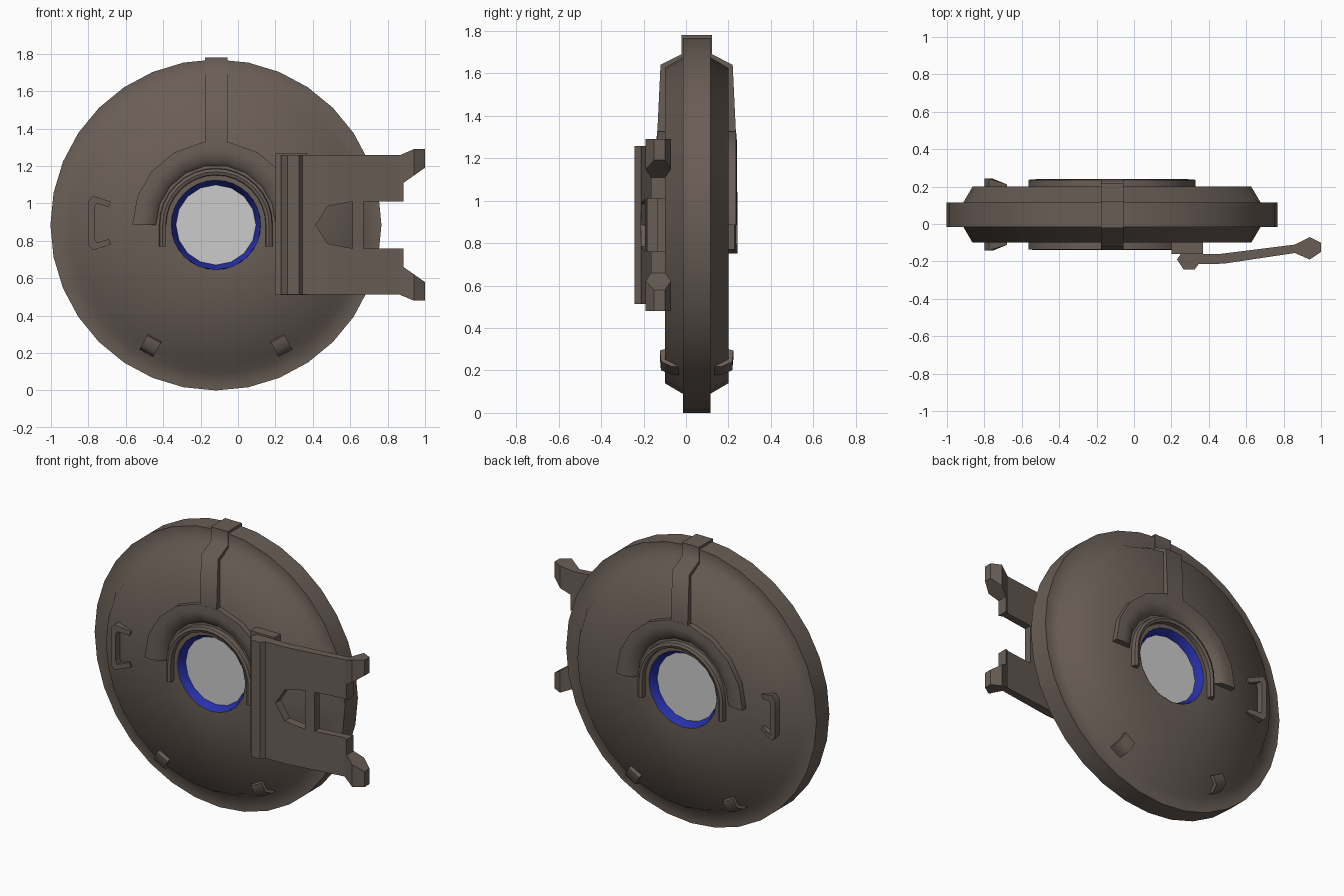
import bpy, bmesh
from math import radians, cos, sin, pi

if "Cube" in bpy.data.objects:
    bpy.data.objects.remove(bpy.data.objects["Cube"])

CX, CZ = -0.118, 0.885      # hatch centre
MID = 0.05                  # plane between front and back


def material(name, rgb):
    m = bpy.data.materials.new(name)
    m.use_nodes = True
    m.diffuse_color = (*rgb, 1)
    m.node_tree.nodes["Principled BSDF"].inputs["Base Color"].default_value = (*rgb, 1)
    return m


BROWN = material("dull brown metal", (0.143, 0.111, 0.093))
BLUE = material("blue trim", (0.02, 0.03, 0.40))
GREY = material("pale grey glass", (0.6, 0.6, 0.6))


def finish(name, bm, mat, smooth):
    """Turn a bmesh into an object; smooth is the sharp-edge angle, 0 means flat."""
    bmesh.ops.recalc_face_normals(bm, faces=bm.faces)
    mesh = bpy.data.meshes.new(name)
    bm.to_mesh(mesh)
    bm.free()
    mesh.materials.append(mat)
    if smooth:
        mesh.shade_smooth()
        mesh.set_sharp_from_angle(angle=radians(smooth))
    obj = bpy.data.objects.new(name, mesh)
    bpy.context.scene.collection.objects.link(obj)
    return obj


def sweep(name, section, stations, mat, closed=False, smooth=30, side=1):
    """Carry a (radius, y) section through (x, z, angle) stations."""
    bm = bmesh.new()
    rings = [[bm.verts.new((x + r * cos(a), MID + side * (y - MID), z + r * sin(a)))
              for r, y in section] for x, z, a in stations]
    n = len(section)
    for i in range(len(rings) if closed else len(rings) - 1):
        p, q = rings[i], rings[(i + 1) % len(rings)]
        for j in range(n):
            k = (j + 1) % n
            bm.faces.new((p[j], p[k], q[k], q[j]))
    if not closed:
        bm.faces.new(rings[0])
        bm.faces.new(rings[-1])
    return finish(name, bm, mat, smooth)


def prism(name, points, axis, lo, hi, mat, side=1, smooth=0):
    """Extrude a flat outline along one axis (0 = x, 1 = y, 2 = z)."""
    bm = bmesh.new()
    ends = []
    for d in (lo, hi):
        ring = []
        for p in points:
            co = list(p)
            co.insert(axis, d)
            co[1] = MID + side * (co[1] - MID)
            ring.append(bm.verts.new(co))
        ends.append(ring)
        bm.faces.new(ring)
    n = len(points)
    for j in range(n):
        k = (j + 1) % n
        bm.faces.new((ends[0][j], ends[0][k], ends[1][k], ends[1][j]))
    return finish(name, bm, mat, smooth)


def circle(n):
    return [(CX, CZ, 2 * pi * i / n) for i in range(n)]


# Hatch body: rim with a stepped, softly shaded face and an open window hole
half = [(0.239, -0.1), (0.745, -0.1), (0.795, -0.015), (0.885, -0.015)]
body = half + [(r, 2 * MID - y) for r, y in reversed(half)]
sweep("hatch_body", body, circle(32), BROWN, closed=True, smooth=75)

# Strap wrapped over the top of the rim
strap = [(-0.135, 1.325), (-0.12, 1.64), (-0.022, 1.69), (-0.022, 1.78)]
strap += [(2 * MID - y, z) for y, z in reversed(strap)]
prism("top_strap", strap, 0, -0.176, -0.057, BROWN, smooth=70)

# Parts that repeat on front and back
for label, side in (("front", 1), ("back", -1)):
    # Round window, sunk into the face behind a sloping trim
    sweep(label + "_window_trim",
          [(0.241, -0.101), (0.214, -0.055), (0.214, -0.02), (0.245, -0.02)],
          circle(16), BLUE, closed=True, side=side)
    pane = [(CX + 0.216 * cos(a), CZ + 0.216 * sin(a)) for _, _, a in circle(16)]
    prism(label + "_window_pane", pane, 1, -0.054, -0.02, GREY, side)

    # Wide hood and narrow drip rail over the window
    arc = [(CX, CZ, pi * i / 9) for i in range(10)]
    sweep(label + "_window_hood",
          [(0.447, -0.09), (0.447, -0.136), (0.4, -0.14), (0.345, -0.133), (0.313, -0.09)],
          arc, BROWN, smooth=70, side=side)
    arc = [(CX, CZ, pi * i / 16) for i in range(17)]
    legs = [(CX, CZ - 0.115, 0)] + arc + [(CX, CZ - 0.115, pi)]
    sweep(label + "_drip_rail",
          [(0.305, -0.09), (0.3, -0.128), (0.285, -0.135), (0.268, -0.128), (0.265, -0.09)],
          legs, BROWN, smooth=40, side=side)

    # Grab handle: flat bracket whose feet bend down to the face
    arm = [(-0.68, 0.115), (-0.775, 0.145), (-0.80, 0.115)]
    inside = [(-0.765, 0.085), (-0.755, 0.105), (-0.69, 0.085)]
    outline = (arm + [(x, -d) for x, d in reversed(arm)]
               + [(x, -d) for x, d in reversed(inside)] + inside)
    handle = prism(label + "_grab_handle", [(x, CZ + 0.01 + d) for x, d in outline],
                   1, -0.142, -0.1, BROWN, side, smooth=40)
    for v in handle.data.vertices:
        if v.co.x > -0.72:
            v.co.y += 0.03 * side

    # Small stops near the bottom edge
    for sx, place in ((-1, "right"), (1, "left")):
        a = -pi / 2 + sx * radians(28.5)
        stations = [(CX - t * sin(a), CZ + t * cos(a), a) for t in (-0.042, 0.042)]
        sweep(f"{label}_{place}_stop",
              [(0.682, -0.08), (0.695, -0.123), (0.755, -0.118), (0.78, -0.07), (0.78, -0.01)],
              stations, BROWN, smooth=70, side=side)

# Hinge mounting block
prism("hinge_block", [(0.2, 0.51), (0.37, 0.51), (0.37, 1.27), (0.2, 1.27)],
      1, -0.16, -0.08, BROWN)

# Hinge plate: side profile trimmed by its front outline
profile = [(0.23, -0.19), (0.265, -0.242), (0.325, -0.242), (0.345, -0.215), (0.48, -0.212),
           (0.86, -0.155), (0.94, -0.19), (1.0, -0.15), (1.0, -0.1), (0.94, -0.07),
           (0.86, -0.11), (0.46, -0.16), (0.25, -0.16)]
plate = prism("hinge_plate", profile, 2, 0.45, 1.32, BROWN)
upper = [(0.67, 0.125), (0.885, 0.125), (0.885, 0.225), (1.02, 0.32), (1.02, 0.405),
         (0.94, 0.405), (0.865, 0.373), (0.2, 0.373)]
trim = upper + [(x, -d) for x, d in reversed(upper)]
slot = [(0.415, 0), (0.48, 0.1), (0.612, 0.125), (0.612, -0.125), (0.48, -0.1)]
for name, outline, operation in (("plate_trim_cutter", trim, "INTERSECT"),
                                 ("plate_slot_cutter", slot, "DIFFERENCE")):
    cutter = prism(name, [(x, CZ + d) for x, d in outline], 1, -0.4, 0.05, BROWN)
    cutter.hide_render = True
    cutter.hide_viewport = True
    mod = plate.modifiers.new(name, "BOOLEAN")
    mod.operation = operation
    mod.solver = "EXACT"
    mod.object = cutter
